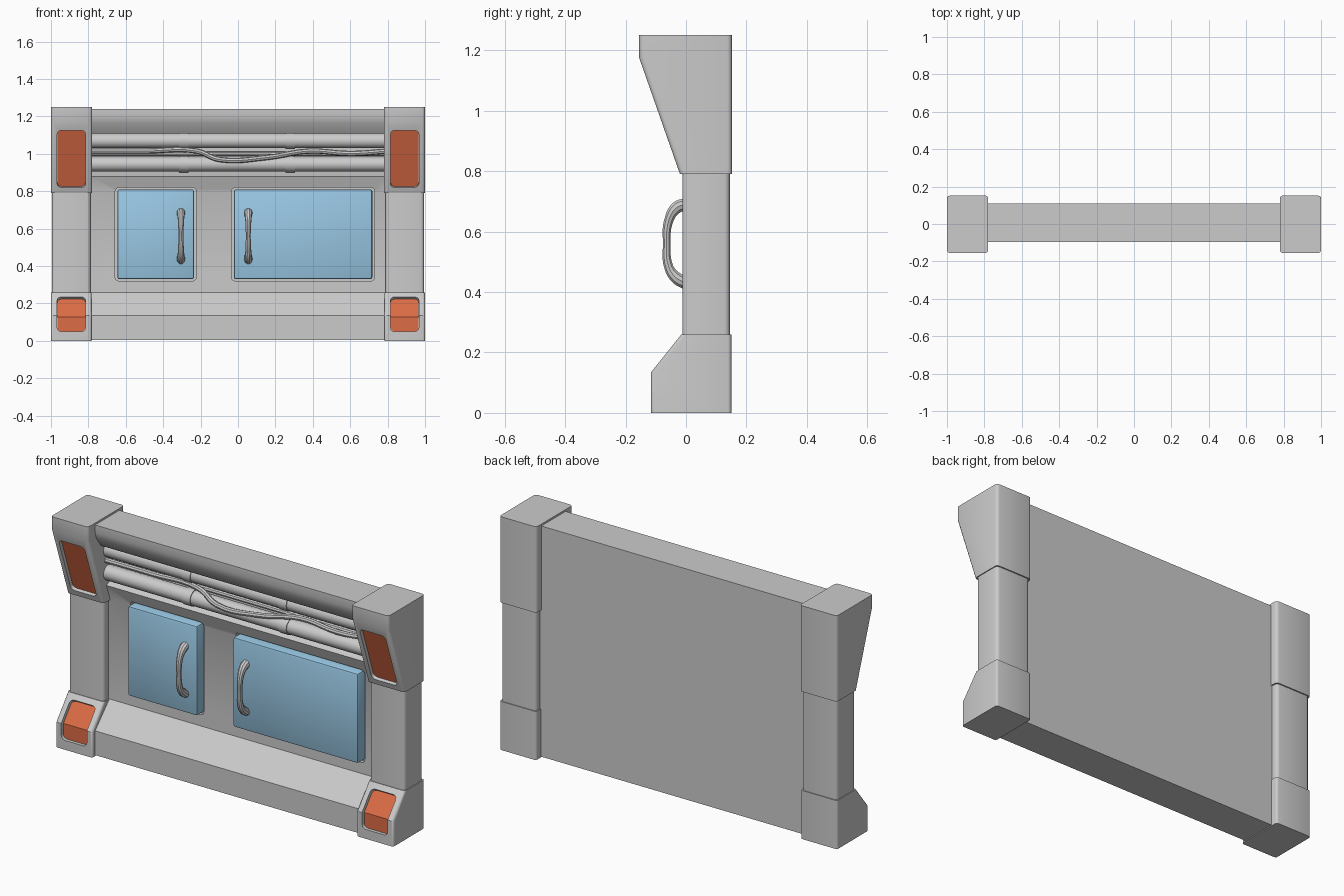
import bpy, bmesh, math
from mathutils import Vector

if "Cube" in bpy.data.objects:
    bpy.data.objects.remove(bpy.data.objects["Cube"])


def material(name, rgb):
    m = bpy.data.materials.new(name)
    m.diffuse_color = (*rgb, 1)
    m.use_nodes = True
    m.node_tree.nodes["Principled BSDF"].inputs["Base Color"].default_value = m.diffuse_color
    return m


BLUE = material("blue_paint", (0.32, 0.58, 0.78))
ORANGE = material("orange_light", (0.72, 0.15, 0.06))


def add(name, mesh, mat=None):
    ob = bpy.data.objects.new(name, mesh)
    bpy.context.collection.objects.link(ob)
    if mat:
        mesh.materials.append(mat)
    bpy.ops.object.select_all(action='DESELECT')
    ob.select_set(True)
    bpy.context.view_layer.objects.active = ob
    bpy.ops.object.shade_smooth_by_angle(angle=math.radians(32))
    return ob


def prism(name, profile, x0, x1, bevel=0, pick=None, mat=None, segs=3):
    """Extrude a (y, z) profile along x; bevel the edges that pick() accepts."""
    bm = bmesh.new()
    a = [bm.verts.new((x0, y, z)) for y, z in profile]
    b = [bm.verts.new((x1, y, z)) for y, z in profile]
    n = len(profile)
    bm.faces.new(a)
    bm.faces.new(b[::-1])
    for i in range(n):
        bm.faces.new((a[i], b[i], b[(i + 1) % n], a[(i + 1) % n]))
    bmesh.ops.recalc_face_normals(bm, faces=bm.faces)
    if bevel:
        edges = [e for e in bm.edges if pick(e)]
        bmesh.ops.bevel(bm, geom=edges, offset=bevel, segments=segs,
                        profile=0.5, affect='EDGES')
    me = bpy.data.meshes.new(name)
    bm.to_mesh(me)
    bm.free()
    return add(name, me, mat)


def upright(e):
    return abs(e.verts[0].co.z - e.verts[1].co.z) > 0.001


def band(name, path, x0, x1, inner, outer, radius, mat=None):
    """Round-cornered slab that follows a (y, z) path between two offsets."""
    pts = [Vector(p) for p in path]
    nrm = []
    for i in range(len(pts)):
        ds = [(pts[j + 1] - pts[j]).normalized() for j in (i - 1, i) if 0 <= j < len(pts) - 1]
        ns = [Vector((-d.y, d.x)) for d in ds]
        m = sum(ns, Vector((0, 0))).normalized()
        nrm.append(m / m.dot(ns[0]))
    ins = [p + q * inner for p, q in zip(pts, nrm)]
    out = [p + q * outer for p, q in zip(pts, nrm)]
    caps = ({tuple(ins[0]), tuple(out[0])}, {tuple(ins[-1]), tuple(out[-1])})

    def corner(e):
        v, w = [u.co for u in e.verts]
        return abs(v.x - w.x) < 1e-4 and any(
            all(min((Vector(c) - u.yz).length for c in cap) < 1e-4 for u in (v, w)) for cap in caps)
    return prism(name, [tuple(p) for p in ins + out[::-1]], x0, x1, radius, corner, mat)


def cut(ob, cutter):
    """Subtract the cutter, keep the result and drop the cutter."""
    cutter.hide_render = True
    mod = ob.modifiers.new("cut", 'BOOLEAN')
    mod.operation, mod.solver, mod.object = 'DIFFERENCE', 'EXACT', cutter
    bpy.ops.object.select_all(action='DESELECT')
    bpy.context.view_layer.objects.active = ob
    ob.select_set(True)
    bpy.ops.object.modifier_apply(modifier="cut")
    bpy.data.objects.remove(cutter)
    bpy.ops.object.shade_smooth_by_angle(angle=math.radians(32))


def tube(name, pts, r, radii=None, res=4):
    cu = bpy.data.curves.new(name, 'CURVE')
    cu.dimensions = '3D'
    cu.bevel_depth, cu.bevel_resolution, cu.use_fill_caps = r, res, True
    cu.resolution_u = 5
    sp = cu.splines.new('BEZIER' if len(pts) > 2 else 'POLY')
    seq = sp.bezier_points if len(pts) > 2 else sp.points
    seq.add(len(pts) - 1)
    for i, p in enumerate(pts):
        if len(pts) > 2:
            seq[i].co = p
            seq[i].handle_left_type = seq[i].handle_right_type = 'AUTO'
        else:
            seq[i].co = (*p, 1)
        seq[i].radius = radii[i] if radii else 1
    tmp = bpy.data.objects.new("tmp", cu)
    bpy.context.collection.objects.link(tmp)
    me = bpy.data.meshes.new_from_object(tmp.evaluated_get(bpy.context.evaluated_depsgraph_get()))
    bpy.data.objects.remove(tmp)
    return add(name, me)


# Wall body: sill, recessed wall, pipe channel and top beam in one profile
body = prism("wall_body", [
    (0.11, 0.005), (-0.09, 0.005), (-0.09, 0.135), (0.03, 0.26), (0.03, 0.80),
    (0.0, 0.88), (0.065, 0.91), (0.065, 1.12), (-0.045, 1.11), (-0.085, 1.165),
    (-0.095, 1.20), (-0.095, 1.24), (0.11, 1.24)], -0.79, 0.79)

# Doors seated in shallow pockets, each with a handle
for side, x0, x1, hx in (("left", -0.645, -0.235, -0.305), ("right", -0.022, 0.718, 0.055)):
    cut(body, band("pocket", [(0.03, 0.32), (0.03, 0.82)], x0 - 0.012, x1 + 0.012, -0.02, 0.08, 0.02))
    prism(side + "_door", [(0.055, 0.33), (-0.012, 0.33), (-0.012, 0.81), (0.055, 0.81)],
          x0, x1, 0.01, lambda e: min(v.co.y for v in e.verts) < 0, BLUE, 2)
    tube(side + "_handle", [(hx, y, z) for y, z in (
        (0.0, 0.69), (-0.03, 0.68), (-0.056, 0.64), (-0.064, 0.56),
        (-0.056, 0.48), (-0.03, 0.445), (0.0, 0.43))],
        0.014, (1.6, 1.5, 1.15, 0.9, 1.15, 1.5, 1.6), 3)

# Pipes with joint collars
for name, z in (("upper", 1.07), ("lower", 0.945)):
    tube(name + "_pipe", [(-0.8, 0.015, z), (0.8, 0.015, z)], 0.04)
    for i, x in enumerate((-0.29, 0.28)):
        tube(f"{name}_pipe_collar_{i + 1}", [(x - 0.025, 0.015, z), (x + 0.025, 0.015, z)], 0.044)

# Loose cables between the pipes
tube("sagging_cable", [(x, y, z) for x, y, z in (
    (-0.8, 0.0, 1.015), (-0.5, 0.0, 1.015), (-0.22, -0.01, 1.015), (-0.1, -0.035, 0.97),
    (0.15, -0.03, 0.98), (0.38, -0.005, 1.015), (0.6, -0.01, 1.002), (0.8, 0.0, 1.015))], 0.014, None, 2)
tube("straight_cable", [(-0.8, 0.035, 1.0), (0.8, 0.035, 1.0)], 0.012, None, 2)

# Corner pillars: foot, shaft and flared head with recessed lights
FOOT = [(0.15, 0), (-0.115, 0), (-0.115, 0.135), (-0.015, 0.26), (0.15, 0.26)]
SHAFT = [(0.145, 0.25), (-0.012, 0.25), (-0.012, 0.80), (0.145, 0.80)]
HEAD = [(0.152, 0.79), (-0.02, 0.79), (-0.155, 1.175), (-0.155, 1.25), (0.152, 1.25)]
for side, s in (("left", -1), ("right", 1)):
    def span(a, b):
        return sorted((s * a, s * b))
    foot = prism(side + "_pillar_foot", FOOT, *span(0.783, 1.0), 0.012, upright)
    prism(side + "_pillar_shaft", SHAFT, *span(0.788, 0.995), 0.018, upright)
    head = prism(side + "_pillar_head", HEAD, *span(0.78, 1.0), 0.016, upright)
    for part, ob, path in (
            ("foot", foot, [(-0.115, 0.05), (-0.115, 0.135), (-0.035, 0.235)]),
            ("head", head, [(-0.0305, 0.82), (-0.1375, 1.125)])):
        cut(ob, band("recess", path, *span(0.815, 0.967), -0.025, 0.03, 0.022))
        band(f"{side}_{part}_light", path, *span(0.816, 0.966), -0.03, -0.018, 0.022, ORANGE)
